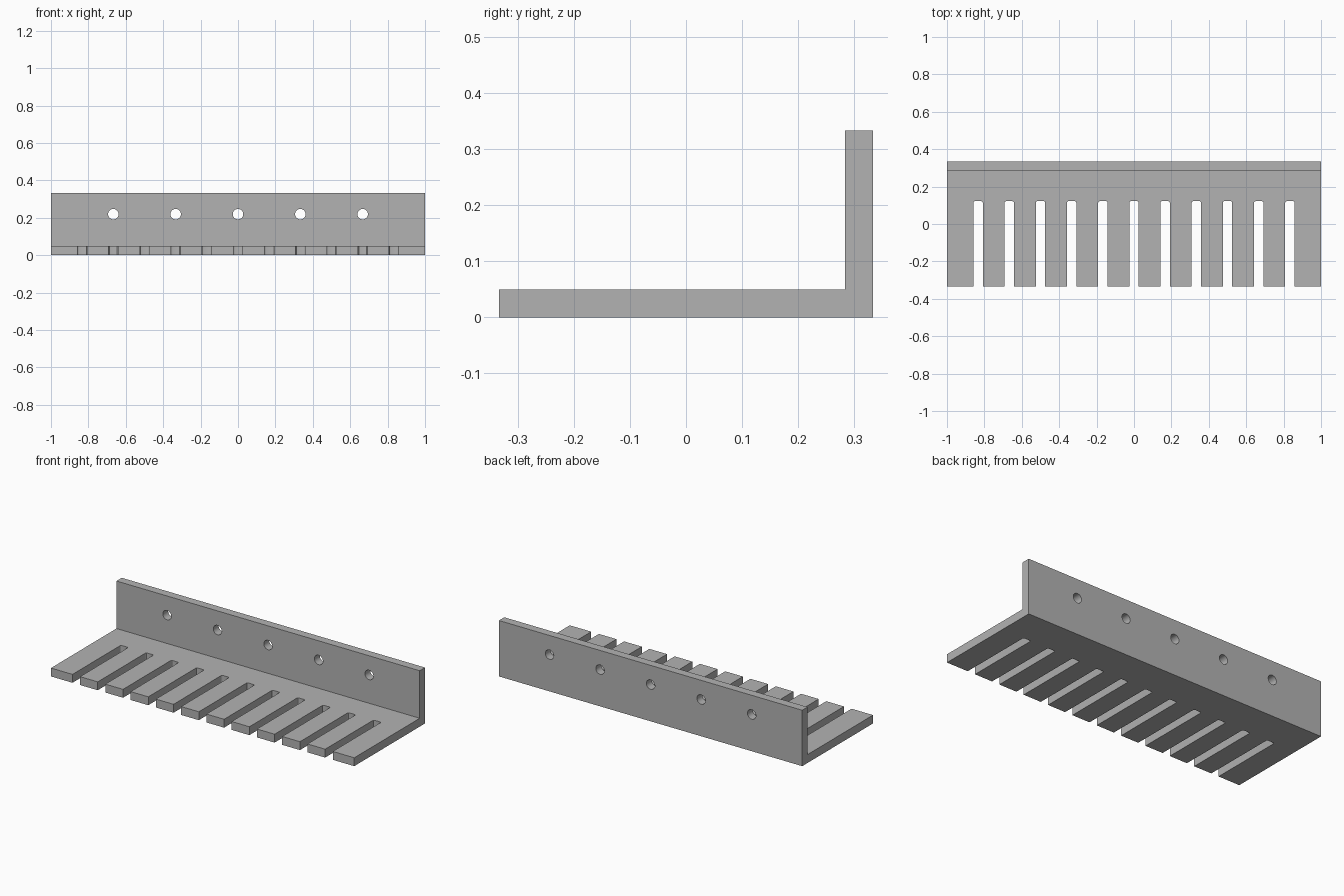
import bpy
import bmesh
from math import pi
from mathutils import Matrix, Vector

cube = bpy.data.objects.get("Cube")
if cube:
    bpy.data.objects.remove(cube, do_unlink=True)

DEPTH = 1 / 3        # half the shelf depth
HEIGHT = 1 / 3       # height of the back wall
THICK = 0.05         # sheet thickness
SLOT_END = 0.122     # where the slots stop
SLOT_WIDTH = 0.05
FILLET = 0.008

grey = bpy.data.materials.new("light grey")
grey.use_nodes = True
grey.diffuse_color = (0.45, 0.45, 0.45, 1)
grey.node_tree.nodes["Principled BSDF"].inputs["Base Color"].default_value = grey.diffuse_color


def make_object(name, bm):
    bmesh.ops.recalc_face_normals(bm, faces=bm.faces)
    mesh = bpy.data.meshes.new(name)
    bm.to_mesh(mesh)
    bm.free()
    mesh.materials.append(grey)
    obj = bpy.data.objects.new(name, mesh)
    bpy.context.collection.objects.link(obj)
    return obj


# L-shaped bracket: side profile extruded along x
bm = bmesh.new()
inner = DEPTH - THICK
profile = [(-DEPTH, 0), (DEPTH, 0), (DEPTH, HEIGHT),
           (inner, HEIGHT), (inner, THICK), (-DEPTH, THICK)]
face = bm.faces.new([bm.verts.new((-1, y, z)) for y, z in profile])
swept = bmesh.ops.extrude_face_region(bm, geom=[face])
bmesh.ops.translate(bm, vec=(2, 0, 0),
                    verts=[v for v in swept["geom"] if isinstance(v, bmesh.types.BMVert)])
bracket = make_object("slotted_bracket", bm)

# Slot cutters, with slightly rounded inner corners
bm = bmesh.new()
front = -DEPTH - 0.1
for i in range(-5, 6):
    place = Matrix.Translation((i / 6, (front + SLOT_END) / 2, THICK / 2))
    size = Matrix.Diagonal((SLOT_WIDTH, SLOT_END - front, THICK * 3, 1))
    bmesh.ops.create_cube(bm, size=1, matrix=place @ size)
corners = [e for e in bm.edges
           if all(v.co.y > 0 for v in e.verts)
           and abs(e.verts[0].co.z - e.verts[1].co.z) > THICK]
bmesh.ops.bevel(bm, geom=corners, offset=FILLET, segments=3,
                profile=0.5, affect='EDGES')

# Screw hole cutters through the back wall
for i in range(-2, 3):
    place = Matrix.Translation((i / 3, DEPTH - THICK / 2, 0.219))
    bmesh.ops.create_cone(bm, cap_ends=True, segments=32, radius1=0.028, radius2=0.028,
                          depth=THICK * 3, matrix=place @ Matrix.Rotation(pi / 2, 4, 'X'))
cutters = make_object("cutters", bm)
cutters.hide_render = True

# Cut the slots and holes, then drop the cutters
cut = bracket.modifiers.new("cut", 'BOOLEAN')
cut.operation = 'DIFFERENCE'
cut.solver = 'EXACT'
cut.object = cutters
bpy.ops.object.select_all(action='DESELECT')
bpy.context.view_layer.objects.active = bracket
bracket.select_set(True)
bpy.ops.object.modifier_apply(modifier=cut.name)
bpy.data.objects.remove(cutters, do_unlink=True)
bpy.ops.object.shade_smooth_by_angle()
